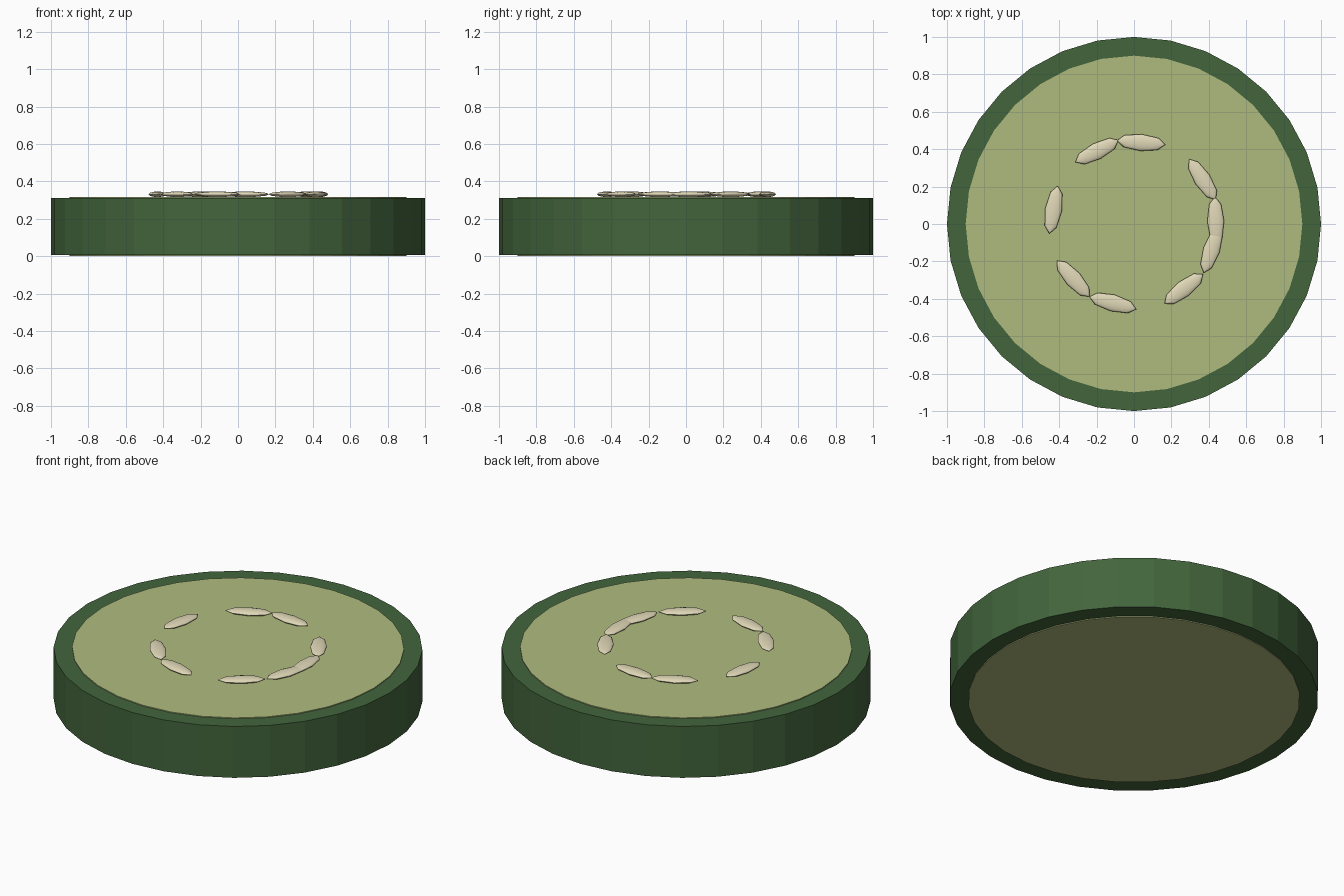
import bpy
import math

if "Cube" in bpy.data.objects:
    bpy.data.objects.remove(bpy.data.objects["Cube"])


def material(name, rgb):
    m = bpy.data.materials.new(name)
    m.diffuse_color = (*rgb, 1)
    m.use_nodes = True
    m.node_tree.nodes["Principled BSDF"].inputs["Base Color"].default_value = m.diffuse_color
    return m


def disc(name, radius, z0, z1, mat):
    bpy.ops.mesh.primitive_cylinder_add(vertices=32, radius=radius, depth=z1 - z0,
                                        location=(0, 0, (z0 + z1) / 2))
    ob = bpy.context.object
    ob.name = name
    ob.data.materials.append(mat)
    return ob


skin_mat = material("skin_green", (0.055, 0.13, 0.045))
flesh_mat = material("flesh_green", (0.43, 0.50, 0.21))
seed_mat = material("seed_cream", (0.75, 0.69, 0.48))

# Dark skin, with the pale flesh standing slightly proud of it on both faces
disc("skin", 1.0, 0.005, 0.312, skin_mat)
disc("flesh", 0.9, 0.0, 0.317, flesh_mat)

# Flat seeds lying end to end in an uneven ring
for i, deg in enumerate((2, 33, 85, 117, 170, 222, 255, 307.5, 341.5)):
    a = math.radians(deg)
    bpy.ops.mesh.primitive_uv_sphere_add(
        segments=8, ring_count=6, radius=1,
        location=(0.437 * math.cos(a), 0.437 * math.sin(a), 0.331),
        rotation=(0, 0, a + math.pi / 2))
    seed = bpy.context.object
    seed.name = f"seed_{i + 1}"
    seed.scale = (0.13, 0.045, 0.015)
    seed.data.materials.append(seed_mat)
    bpy.ops.object.shade_smooth()
